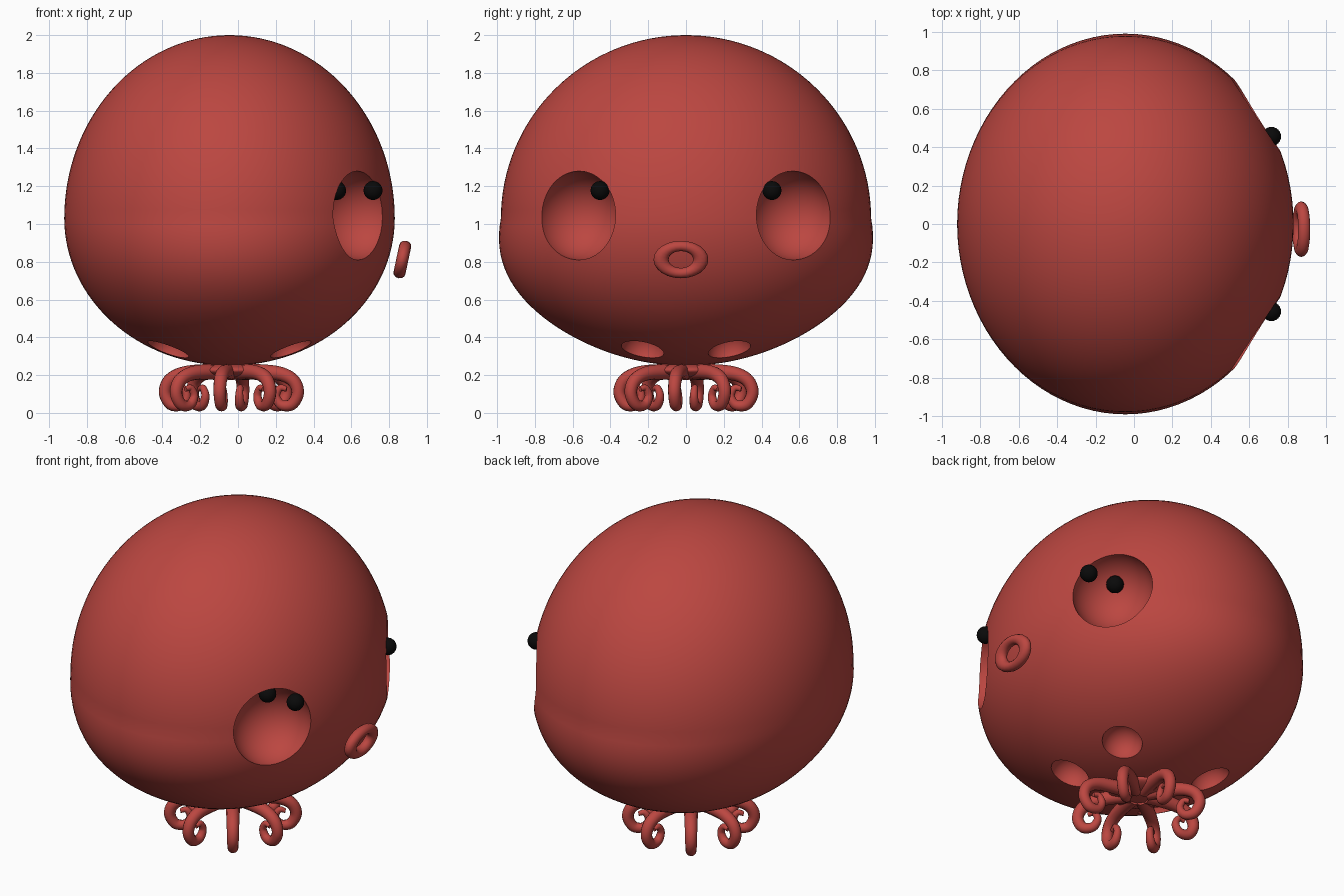
import bpy, math
from mathutils import Vector

if "Cube" in bpy.data.objects:
    bpy.data.objects.remove(bpy.data.objects["Cube"])


def material(name, rgb):
    m = bpy.data.materials.new(name)
    m.diffuse_color = (*rgb, 1)
    m.use_nodes = True
    m.node_tree.nodes["Principled BSDF"].inputs["Base Color"].default_value = m.diffuse_color
    return m


RED = material("coral red", (0.50, 0.062, 0.052))
BLACK = material("black", (0.003, 0.003, 0.003))
CX = -0.045  # body centre in x


def finish(ob, name, mat):
    ob.name = name
    ob.data.materials.clear()
    ob.data.materials.append(mat)
    bpy.ops.object.select_all(action='DESELECT')
    ob.select_set(True)
    bpy.context.view_layer.objects.active = ob
    bpy.ops.object.shade_smooth_by_angle(angle=math.radians(35))
    return ob


def ball(name, loc, r, mat, seg=24, rings=16, scale=(1, 1, 1)):
    bpy.ops.mesh.primitive_uv_sphere_add(segments=seg, ring_count=rings, radius=r, location=loc)
    ob = bpy.context.object
    ob.scale = scale
    return finish(ob, name, mat)


# Head: rounded dome above, flatter and slightly fuller below
head = ball("head", (CX, 0, 1.03), 1, RED, 96, 64)
for v in head.data.vertices:
    x, y, z = v.co
    if z < 0:
        y *= 1 + 0.15 * -z * (x * x + y * y) ** 1.5
    v.co = (x * 0.875, y * 0.98, z * (0.97 if z > 0 else 0.78))

# Hollow eye sockets and the four dents underneath
cutters = []
for s in (-1, 1):
    cutters.append(ball("socket_cutter", (0.64, 0.572 * s, 1.045), 0.235, RED, 48, 32))
    for t in (-1, 1):
        cutters.append(ball("dent_cutter", (CX + 0.325 * t, 0.23 * s, 0.335), 0.115, RED, 32, 24))
for c in cutters:
    c.hide_render = True
    mod = head.modifiers.new("cut", 'BOOLEAN')
    mod.operation = 'DIFFERENCE'
    mod.solver = 'EXACT'
    mod.object = c
    bpy.context.view_layer.objects.active = head
    bpy.ops.object.modifier_apply(modifier=mod.name)
for c in cutters:
    bpy.data.objects.remove(c)
finish(head, "head", RED)

# Pupils: one on the rim and one deep in each socket
for s, side in ((-1, "right"), (1, "left")):
    ball("outer_pupil_" + side, (0.715, 0.455 * s, 1.177), 0.05, BLACK)
    ball("inner_pupil_" + side, (0.522, 0.455 * s, 1.177), 0.05, BLACK)

# Mouth ring, tilted slightly downwards
bpy.ops.mesh.primitive_torus_add(major_segments=24, minor_segments=12, major_radius=0.105,
                                 minor_radius=0.04, location=(0.87, -0.027, 0.812),
                                 rotation=(0, math.radians(102), 0))
mouth = bpy.context.object
mouth.scale = (0.7, 1, 0.8)
finish(mouth, "mouth", RED)

# Hub joining the tentacles under the head
ball("tentacle_hub", (-0.035, 0, 0.225), 0.17, RED, 32, 16, (1, 1, 0.24))

# Eight curled tentacles: (distance from centre, height, thickness)
PATH = [(0.05, 0.215, 0.042), (0.17, 0.217, 0.040), (0.27, 0.205, 0.037), (0.335, 0.168, 0.035),
        (0.357, 0.105, 0.033), (0.325, 0.045, 0.031), (0.268, 0.042, 0.027),
        (0.240, 0.088, 0.022), (0.262, 0.132, 0.018), (0.297, 0.125, 0.013)]
curve = bpy.data.curves.new("tentacles", 'CURVE')
curve.dimensions = '3D'
curve.bevel_depth = 1
curve.bevel_resolution = 4
curve.resolution_u = 5
curve.use_fill_caps = True
for k in range(8):
    a = math.radians(-10 + 45 * k)
    sp = curve.splines.new('BEZIER')
    sp.bezier_points.add(len(PATH) - 1)
    for i, (p, (r, z, w)) in enumerate(zip(sp.bezier_points, PATH)):
        lo, hi = PATH[max(i - 1, 0)], PATH[min(i + 1, len(PATH) - 1)]
        d = Vector((math.cos(a) * (hi[0] - lo[0]), math.sin(a) * (hi[0] - lo[0]), hi[1] - lo[1])) / 6
        p.handle_left_type = p.handle_right_type = 'FREE'
        p.co = (-0.035 + r * math.cos(a), r * math.sin(a), z)
        p.handle_left, p.handle_right = p.co - d, p.co + d
        p.radius = w
ob = bpy.data.objects.new("tentacles", curve)
bpy.context.collection.objects.link(ob)
bpy.ops.object.select_all(action='DESELECT')
ob.select_set(True)
bpy.context.view_layer.objects.active = ob
bpy.ops.object.convert(target='MESH')
finish(bpy.context.object, "tentacles", RED)
